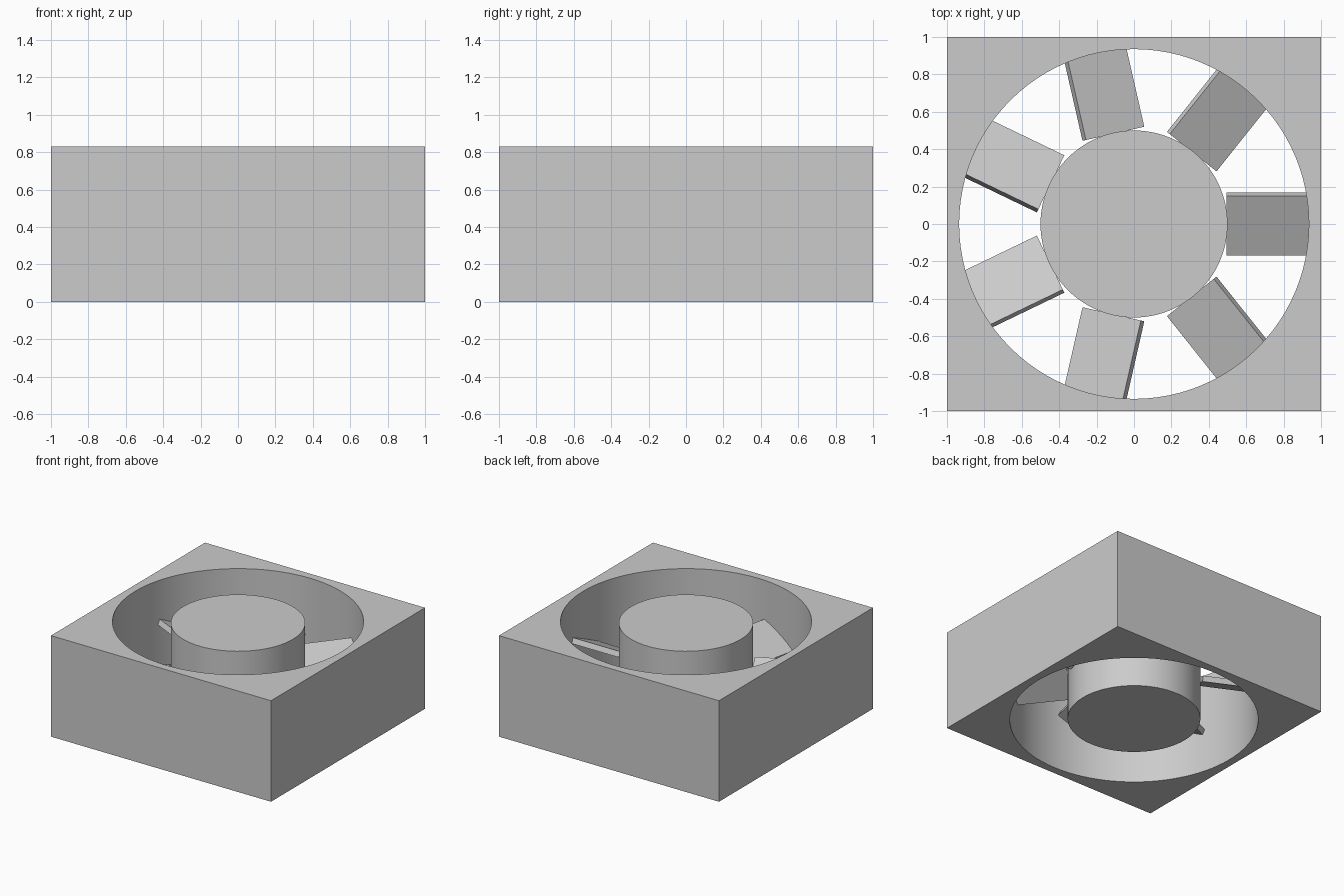
import bpy, bmesh
from math import sin, cos, tau, radians
from mathutils import Matrix

HEIGHT = 0.83
HOLE_R = 0.935
HUB_R = 0.5
SEGMENTS = 96
BLADES = 7

if "Cube" in bpy.data.objects:
    bpy.data.objects.remove(bpy.data.objects["Cube"])

# One plain grey for the whole fan
grey = bpy.data.materials.new("light grey")
grey.use_nodes = True
colour = (0.6, 0.6, 0.6, 1)
grey.diffuse_color = colour
grey.node_tree.nodes["Principled BSDF"].inputs["Base Color"].default_value = colour


def make_object(name, bm):
    bmesh.ops.recalc_face_normals(bm, faces=bm.faces)
    mesh = bpy.data.meshes.new(name)
    bm.to_mesh(mesh)
    bm.free()
    mesh.materials.append(grey)
    obj = bpy.data.objects.new(name, mesh)
    bpy.context.collection.objects.link(obj)
    return obj


def smooth(obj):
    bpy.ops.object.select_all(action="DESELECT")
    obj.select_set(True)
    bpy.context.view_layer.objects.active = obj
    bpy.ops.object.shade_smooth_by_angle(angle=radians(30))


# Square frame with a round duct: four rings joined into a closed loop
bm = bmesh.new()
angles = [tau * i / SEGMENTS for i in range(SEGMENTS)]
circle = [(HOLE_R * cos(a), HOLE_R * sin(a)) for a in angles]
square = [(cos(a) / max(abs(cos(a)), abs(sin(a))),
           sin(a) / max(abs(cos(a)), abs(sin(a)))) for a in angles]
rings = [[bm.verts.new((x, y, z)) for x, y in outline]
         for outline, z in ((circle, 0), (square, 0), (square, HEIGHT), (circle, HEIGHT))]
for k in range(4):
    a, b = rings[k], rings[(k + 1) % 4]
    for i in range(SEGMENTS):
        j = (i + 1) % SEGMENTS
        bm.faces.new((a[i], a[j], b[j], b[i]))
smooth(make_object("frame", bm))

# Central hub
bm = bmesh.new()
bmesh.ops.create_cone(bm, cap_ends=True, segments=SEGMENTS, radius1=HUB_R, radius2=HUB_R,
                      depth=HEIGHT - 0.02, matrix=Matrix.Translation((0, 0, HEIGHT / 2)))
smooth(make_object("hub", bm))

# Pitched flat blades running from the hub into the duct wall
INNER, OUTER = HUB_R - 0.005, 0.945
for i in range(BLADES):
    bm = bmesh.new()
    placement = (Matrix.Rotation(tau * i / BLADES, 4, "Z")
                 @ Matrix.Translation(((INNER + OUTER) / 2, 0, HEIGHT / 2))
                 @ Matrix.Rotation(radians(25), 4, "X")
                 @ Matrix.Diagonal((OUTER - INNER, 0.353, 0.045, 1)))
    bmesh.ops.create_cube(bm, size=1, matrix=placement)
    make_object(f"blade_{i + 1}", bm)
